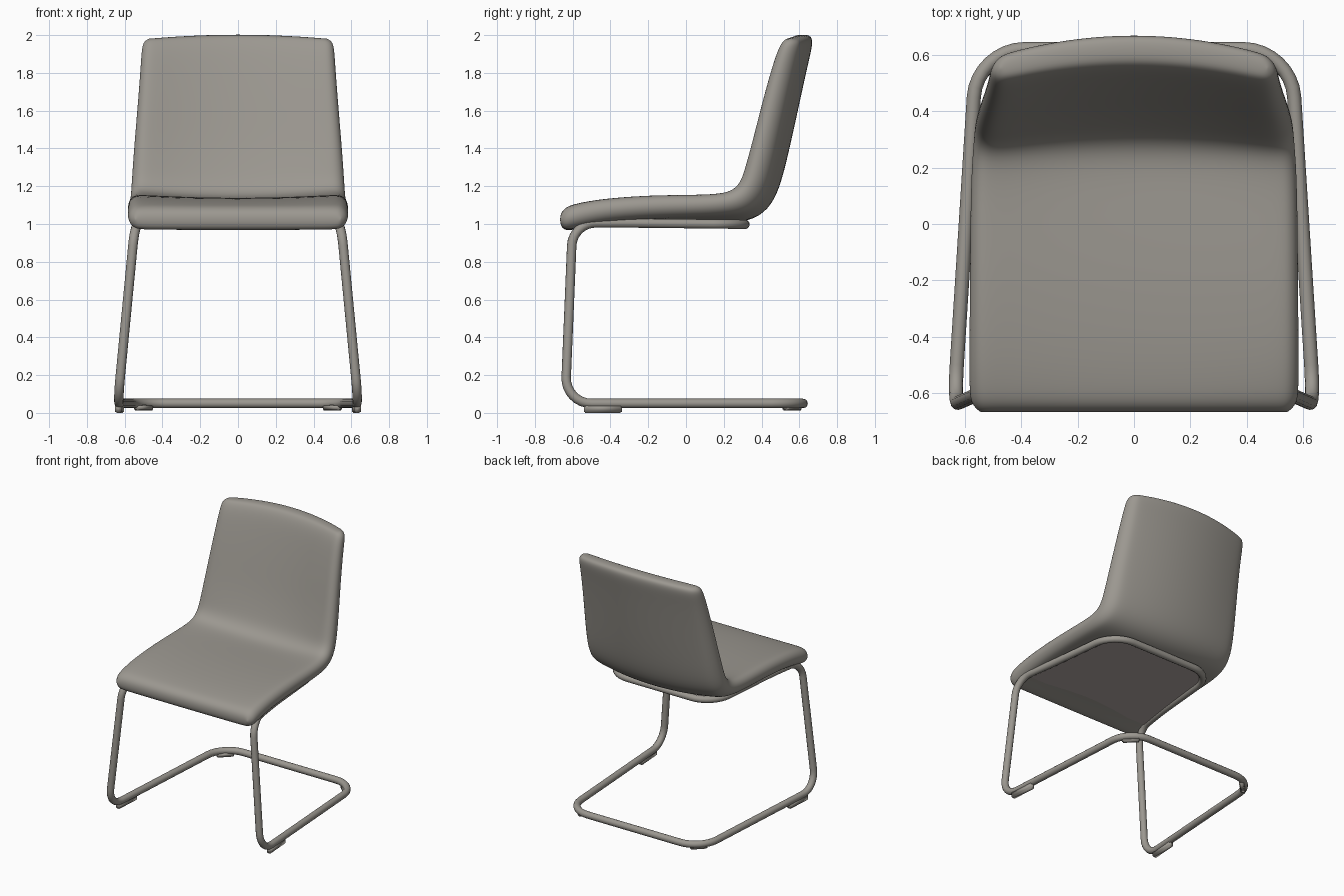
import bpy, bmesh, math
from mathutils import Vector

if "Cube" in bpy.data.objects:
    bpy.data.objects.remove(bpy.data.objects["Cube"])


def material(name, rgb):
    m = bpy.data.materials.new(name)
    m.diffuse_color = (*rgb, 1)
    m.use_nodes = True
    m.node_tree.nodes["Principled BSDF"].inputs["Base Color"].default_value = m.diffuse_color
    return m


grey = material("warm grey", (0.33, 0.312, 0.28))
taupe = material("reddish taupe", (0.45, 0.39, 0.375))


def add_object(name, bm, mat=grey):
    bmesh.ops.recalc_face_normals(bm, faces=bm.faces)
    for f in bm.faces:
        f.smooth = True
    me = bpy.data.meshes.new(name)
    bm.to_mesh(me)
    bm.free()
    me.materials.append(mat)
    ob = bpy.data.objects.new(name, me)
    bpy.context.collection.objects.link(ob)
    return ob


# Padded shell: stations along the side profile
# (front y, z, back y, z, half width, forward bow of the side edges)
stations = [
    (-.668, 1.055, -.667, .992, .545, 0),
    (-.635, 1.09, -.64, .962, .582, .002),
    (-.58, 1.105, -.57, .975, .586, .006),
    (-.45, 1.125, -.45, .998, .586, .012),
    (-.2, 1.14, -.2, 1.013, .584, .018),
    (.05, 1.138, .05, 1.014, .582, .022),
    (.19, 1.135, .21, 1.008, .578, .034),
    (.27, 1.15, .34, 1.014, .572, .048),
    (.32, 1.20, .435, 1.073, .568, .058),
    (.352, 1.28, .495, 1.18, .563, .064),
    (.40, 1.43, .545, 1.38, .551, .066),
    (.455, 1.65, .597, 1.62, .532, .066),
    (.512, 1.86, .645, 1.84, .517, .066),
    (.54, 1.945, .668, 1.935, .512, .065),
    (.562, 1.985, .670, 1.982, .503, .063),
    (.585, 2.003, .652, 2.003, .475, .06),
]


def ring(fy, fz, by, bz, w, bow):
    f, b = Vector((0, fy, fz)), Vector((0, by, bz))
    n, h, c = (f - b).normalized(), (f - b).length / 2, (f + b) / 2
    flat = [(w - h) * (i / 5 - 1) for i in range(11)]
    angles = [math.radians(d) for d in (60, 30, 0, -30, -60)]
    pts = [(x, h) for x in flat]
    pts += [(w - h + h * math.cos(a), h * math.sin(a)) for a in angles]
    pts += [(x, -h) for x in reversed(flat)]
    pts += [(-(w - h) - h * math.cos(a), h * math.sin(a)) for a in reversed(angles)]
    # the rear surface bows a little more; the top edge is crowned
    crown = .022 * max(0, min(1, (fz - 1.7) / .25))
    out = []
    for x, o in pts:
        s = (x / w) ** 2
        p = c + n * (o + bow * s * (1.12 - .12 * o / h))
        out.append(p + Vector((x, 0, -crown * s)))
    return out


bm = bmesh.new()
rings = [[bm.verts.new(p) for p in ring(*s)] for s in stations]
N = len(rings[0])
for a, b in zip(rings, rings[1:]):
    for i in range(N):
        j = (i + 1) % N
        bm.faces.new((a[i], a[j], b[j], b[i]))
for r in (rings[0], rings[-1]):
    # rotate so that index 0 is the far left tip, then zip front to back
    q = r[-3:] + r[:-3]
    half = N // 2
    bm.faces.new((q[0], q[1], q[-1]))
    for i in range(1, half - 1):
        bm.faces.new((q[i], q[i + 1], q[N - i - 1], q[N - i]))
    bm.faces.new((q[half - 1], q[half], q[half + 1]))
shell = add_object("padded_seat_and_back", bm)
sub = shell.modifiers.new("smooth", 'SUBSURF')
sub.levels = sub.render_levels = 2

# Base panel under the seat, inside the tube loop
bm = bmesh.new()
outline = [(.515, -.50), (.50, -.25), (.455, .18), (.43, .25), (.37, .30), (.28, .312)]
outline += [(-x, y) for x, y in reversed(outline)]
base = bm.faces.new([bm.verts.new((x, y, .998 - .006 * max(0, -y - .2) / .3))
                     for x, y in outline])
ext = bmesh.ops.extrude_face_region(bm, geom=[base])
bmesh.ops.translate(bm, vec=(0, 0, .009),
                    verts=[v for v in ext["geom"] if isinstance(v, bmesh.types.BMVert)])
panel = add_object("under_seat_panel", bm, taupe)
for f in panel.data.polygons:
    f.use_smooth = False

# Bent tube frame: one closed loop, right half mirrored, (point, bend radius)
half_path = [
    ((.557, .62, .05), .17),
    ((.637, -.64, .05), .14),
    ((.545, -.60, 1.005), .12),
    ((.50, -.30, 1.005), .1),
    ((.44, .312, .998), .17),
]
path = half_path + [((-x, y, z), r) for (x, y, z), r in reversed(half_path)]
points = []
for i, (p, r) in enumerate(path):
    p = Vector(p)
    d0 = (Vector(path[i - 1][0]) - p).normalized()
    d1 = (Vector(path[(i + 1) % len(path)][0]) - p).normalized()
    start, end = p + d0 * r, p + d1 * r
    c0, c1 = start.lerp(p, .55), end.lerp(p, .55)
    for s in range(9):
        t = s / 8
        u = 1 - t
        points.append(start * u**3 + c0 * 3 * u * u * t + c1 * 3 * u * t * t + end * t**3)
cu = bpy.data.curves.new("tube_frame", 'CURVE')
cu.dimensions = '3D'
cu.bevel_depth = .025
cu.bevel_resolution = 4
sp = cu.splines.new('POLY')
sp.points.add(len(points) - 1)
for q, p in zip(sp.points, points):
    q.co = (*p, 1)
sp.use_cyclic_u = True
sp.use_smooth = True
cu.materials.append(grey)
bpy.context.collection.objects.link(bpy.data.objects.new("tube_frame", cu))


# Floor glides under the base tube
def glide(name, x, y, length, angle, bottom):
    bm = bmesh.new()
    bmesh.ops.create_cube(bm, size=1)
    bmesh.ops.scale(bm, vec=(.034, length, .045 - bottom), verts=bm.verts)
    bmesh.ops.bevel(bm, geom=bm.edges[:], offset=.006, segments=2, affect='EDGES')
    ob = add_object(name, bm)
    ob.location = (x, y, (.045 + bottom) / 2)
    ob.rotation_euler.z = angle


for side, label in ((1, "right"), (-1, "left")):
    glide(label + "_front_glide", side * .627, -.44, .20, side * .065, 0)
    glide(label + "_back_glide", side * .500, .562, .12, side * .80, .012)
